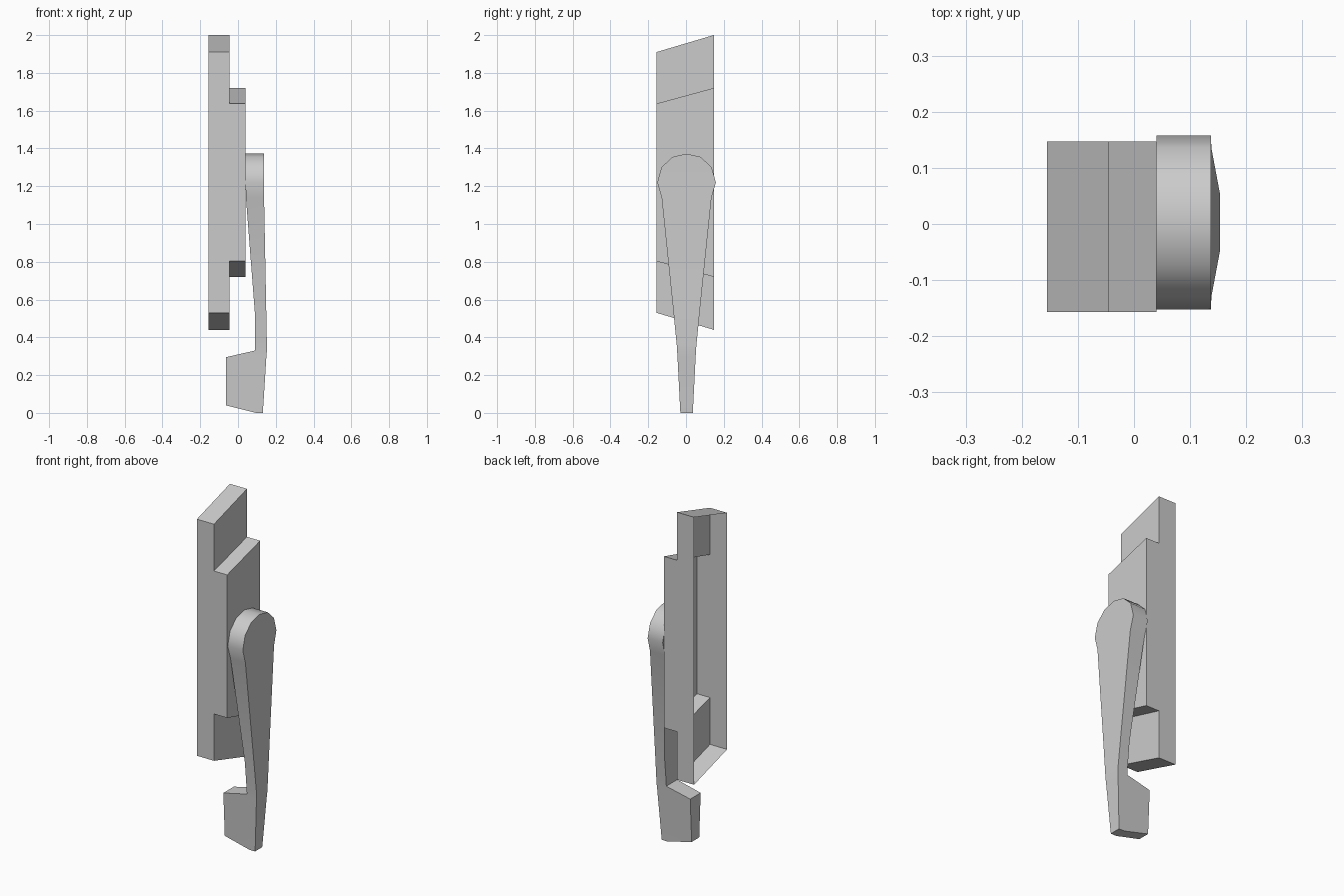
import bpy, bmesh

cube = bpy.data.objects.get("Cube")
if cube:
    bpy.data.objects.remove(cube)

grey = bpy.data.materials.new("plain grey")
grey.use_nodes = True
colour = (0.6, 0.6, 0.6, 1)
grey.diffuse_color = colour
grey.node_tree.nodes["Principled BSDF"].inputs["Base Color"].default_value = colour


def finish(bm, name):
    mesh = bpy.data.meshes.new(name)
    bm.to_mesh(mesh)
    bm.free()
    obj = bpy.data.objects.new(name, mesh)
    mesh.materials.append(grey)
    bpy.context.collection.objects.link(obj)
    return obj


def bridge(bm, a, b):
    for i in range(len(a)):
        j = (i + 1) % len(a)
        bm.faces.new((a[i], a[j], b[j], b[i]))


# Stepped housing: a thin shell, open on its -x side
Y0, Y1 = -0.157, 0.147
BACK, STEP, FACE = -0.155, -0.045, 0.04


def slanted_loop(bm, x, low, high, slope):
    """Four corners with the ends slanting away from the front edge."""
    return [bm.verts.new((x, y, z)) for y, z in (
        (Y0, low + slope), (Y1, low), (Y1, high), (Y0, high - slope))]


bm = bmesh.new()
rim = slanted_loop(bm, BACK, 0.44, 2.0, 0.09)
outer = slanted_loop(bm, STEP, 0.44, 2.0, 0.09)
inner = slanted_loop(bm, STEP, 0.72, 1.72, 0.083)
front = slanted_loop(bm, FACE, 0.72, 1.72, 0.083)
bridge(bm, rim, outer)
bridge(bm, inner, front)
bm.faces.new(front)
# Ledges above and below the raised panel
bm.faces.new((outer[0], outer[1], inner[1], inner[0]))
bm.faces.new((inner[3], inner[2], outer[2], outer[3]))
finish(bm, "stepped_housing")

# Lever with rounded head, tapering arm and hooked foot
# Each section: height, half width, inner x, outer x
sections = [
    (1.372, 0.0, 0.04, 0.137), (1.355, 0.075, 0.04, 0.137),
    (1.30, 0.133, 0.04, 0.137), (1.22, 0.155, 0.04, 0.137),
    (1.14, 0.132, 0.042, 0.138), (0.52, 0.068, 0.09, 0.15),
    (0.36, 0.052, 0.09, 0.153), (0.33, 0.05, 0.09, 0.153),
    (0.295, 0.048, -0.063, 0.15), (0.04, 0.035, -0.063, 0.134),
    (0.0, 0.033, 0.095, 0.131),
]
bm = bmesh.new()
rings = [[bm.verts.new((x, 0.003 + y, z)) for x, y in (
    (x0, -w), (x1, -w), (x1, w), (x0, w))] for z, w, x0, x1 in sections]
for upper, lower in zip(rings, rings[1:]):
    bridge(bm, upper, lower)
bm.faces.new(rings[-1])
bmesh.ops.remove_doubles(bm, verts=bm.verts, dist=0.0001)
bmesh.ops.recalc_face_normals(bm, faces=bm.faces)
lever = finish(bm, "lever")

bpy.ops.object.select_all(action="DESELECT")
lever.select_set(True)
bpy.context.view_layer.objects.active = lever
bpy.ops.object.shade_smooth_by_angle(angle=0.7)
